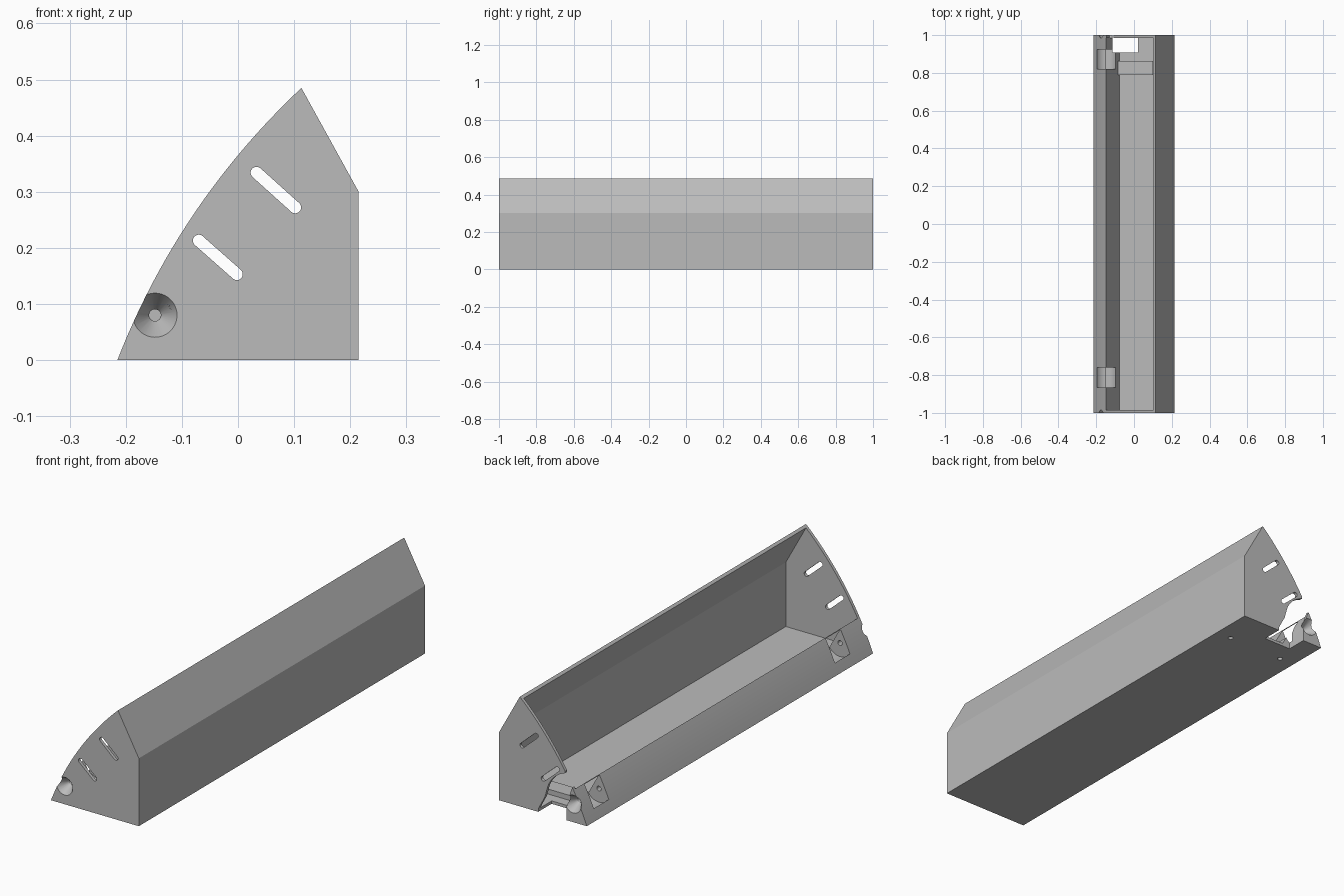
import bpy, bmesh, math
from mathutils import Matrix, Vector

cube = bpy.data.objects.get("Cube")
if cube:
    bpy.data.objects.remove(cube, do_unlink=True)

grey = bpy.data.materials.new("light grey plastic")
grey.use_nodes = True
GREY = (0.5, 0.5, 0.5, 1)
grey.diffuse_color = GREY
grey.node_tree.nodes["Principled BSDF"].inputs["Base Color"].default_value = GREY

PIVOT = (-0.148, 0.08)


def finish(name, bm):
    bmesh.ops.recalc_face_normals(bm, faces=bm.faces)
    mesh = bpy.data.meshes.new(name)
    bm.to_mesh(mesh)
    bm.free()
    mesh.materials.append(grey)
    obj = bpy.data.objects.new(name, mesh)
    bpy.context.scene.collection.objects.link(obj)
    return obj


def prism(name, points, y0, y1):
    """Extrude an (x, z) outline along y."""
    bm = bmesh.new()
    face = bm.faces.new([bm.verts.new((x, y0, z)) for x, z in points])
    new = bmesh.ops.extrude_face_region(bm, geom=[face])["geom"]
    verts = [v for v in new if isinstance(v, bmesh.types.BMVert)]
    bmesh.ops.translate(bm, verts=verts, vec=(0, y1 - y0, 0))
    return finish(name, bm)


def round_bar(name, centre, y0, y1, r0, r1):
    """Cylinder or cone along y."""
    bm = bmesh.new()
    place = (Matrix.Translation((centre[0], (y0 + y1) / 2, centre[1]))
             @ Matrix.Rotation(-math.pi / 2, 4, 'X'))
    bmesh.ops.create_cone(bm, cap_ends=True, segments=40, radius1=r0, radius2=r1,
                          depth=y1 - y0, matrix=place)
    return finish(name, bm)


def arc(centre, r, a0, a1, n=12):
    steps = [math.radians(a0 + (a1 - a0) * i / n) for i in range(n + 1)]
    return [(centre[0] + r * math.cos(a), centre[1] + r * math.sin(a)) for a in steps]


def cut(target, cutter):
    mod = target.modifiers.new("cut", 'BOOLEAN')
    mod.operation = 'DIFFERENCE'
    mod.solver = 'EXACT'
    mod.object = cutter
    bpy.ops.object.select_all(action='DESELECT')
    bpy.context.view_layer.objects.active = target
    target.select_set(True)
    bpy.ops.object.modifier_apply(modifier=mod.name)
    bpy.data.objects.remove(cutter, do_unlink=True)


# Outer body with a bowed open side
bottom, top = Vector((-0.215, 0)), Vector((0.113, 0.485))
chord = top - bottom
bulge = Vector((-chord.y, chord.x)).normalized() * 0.033
bow = []
for i in range(33):
    t = i / 32
    p = top.lerp(bottom, t) + bulge * 4 * t * (1 - t)
    bow.append((p.x, p.y))
housing = prism("housing", [(0.215, 0), (0.215, 0.3)] + bow, -1, 1)

# Hollow interior, leaving thin walls, end plates and a solid front lip
cut(housing, prism("cavity", [
    (-0.077, 0.013), (0.202, 0.013), (0.202, 0.297), (0.1016, 0.4787),
    (0.053, 0.566), (-0.4, 0.5), (-0.17, 0.181)], -0.986, 0.986))

# Slanted slots through both end plates
for a, b in [((-0.07, 0.213), (-0.002, 0.153)), ((0.033, 0.334), (0.102, 0.272))]:
    ang = math.degrees(math.atan2(b[1] - a[1], b[0] - a[0]))
    outline = arc(a, 0.0105, ang + 90, ang + 270) + arc(b, 0.0105, ang - 90, ang + 90)
    cut(housing, prism("slot", outline, -1.1, 1.1))

# Roller notches, axle holes and conical sockets in the lip
for y0, y1 in [(-0.865, -0.76), (0.82, 0.925)]:
    cut(housing, round_bar("notch", PIVOT, y0, y1, 0.06, 0.06))
for y0, y1 in [(-1.05, -0.70), (0.72, 1.05)]:
    cut(housing, round_bar("axle_hole", PIVOT, y0, y1, 0.0105, 0.0105))
cut(housing, round_bar("front_socket", PIVOT, -1.001, -0.955, 0.04, 0.0106))
cut(housing, round_bar("back_socket", PIVOT, 0.955, 1.001, 0.0106, 0.04))

# Raised mounting pad on the floor at the back
pad = prism("mounting_pad", [(-0.085, 0.006), (0.1, 0.006), (0.1, 0.035), (-0.085, 0.035)],
            0.79, 0.862)

# Opening through the back plate and floor
opening = [(-0.115, -0.05), (0.025, -0.05), (0.022, 0.015), (-0.01, 0.075)]
opening += arc(PIVOT, 0.132, 20, 72)
opening += [(-0.12, 0.28), (-0.2, 0.28), (-0.139, 0.14), (-0.115, 0.07)]
cut(housing, prism("back_opening", opening, 0.907, 1.1))

# Screw holes in the underside
for x in (-0.139, 0.139):
    bm = bmesh.new()
    bmesh.ops.create_cone(bm, cap_ends=True, segments=24, radius1=0.011, radius2=0.011,
                          depth=0.022, matrix=Matrix.Translation((x, 0.815, 0)))
    cut(housing, finish("screw_hole", bm))

# Smooth curved faces, crisp edges
bpy.ops.object.select_all(action='DESELECT')
for obj in (housing, pad):
    obj.select_set(True)
bpy.context.view_layer.objects.active = housing
bpy.ops.object.shade_smooth_by_angle(angle=math.radians(25))
